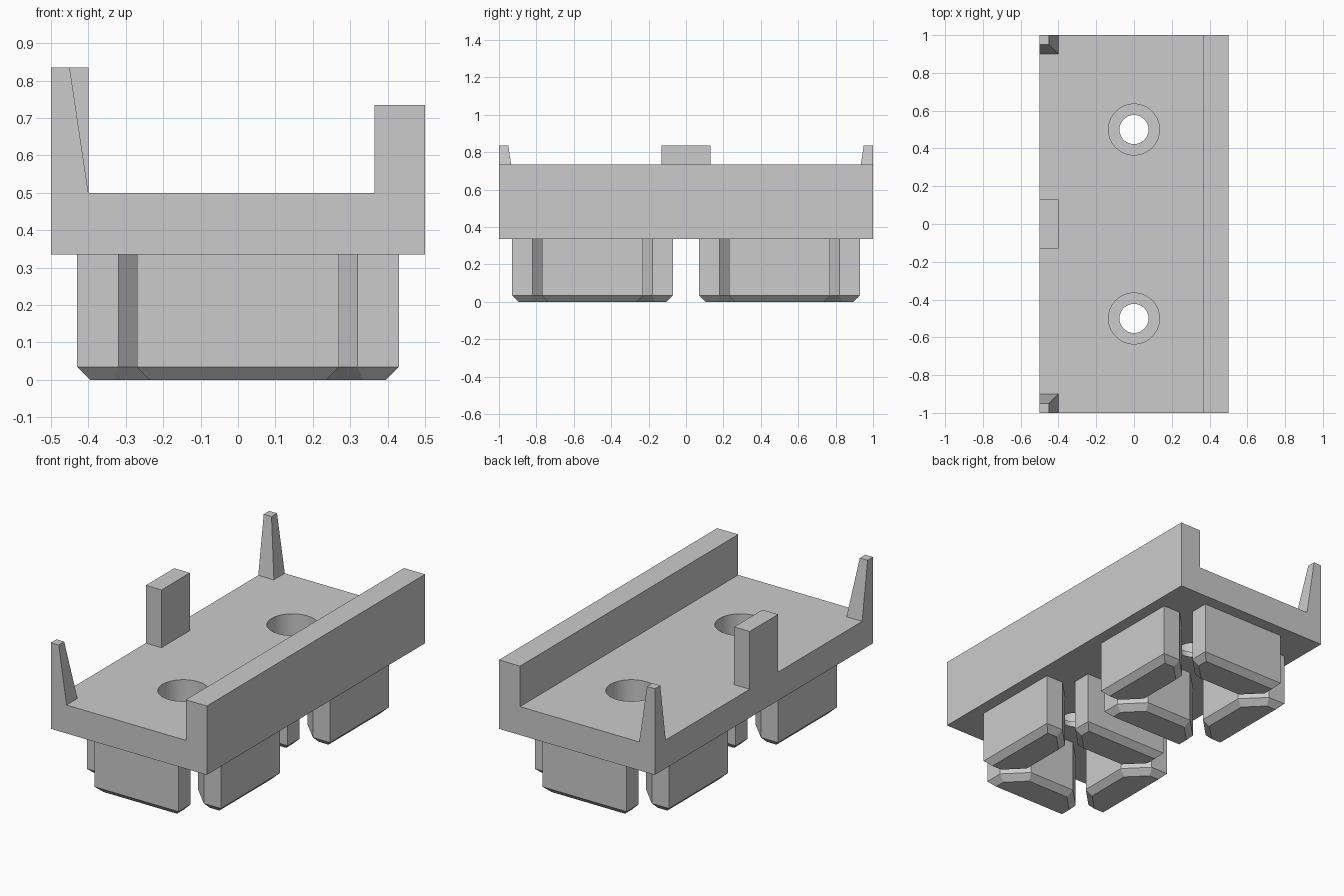
import bpy, bmesh
from math import sqrt, pi
from mathutils import Matrix, Vector

if "Cube" in bpy.data.objects:
    bpy.data.objects.remove(bpy.data.objects["Cube"], do_unlink=True)

grey = bpy.data.materials.new("plain_grey")
grey.use_nodes = True
grey.diffuse_color = (0.6, 0.6, 0.6, 1)
grey.node_tree.nodes["Principled BSDF"].inputs["Base Color"].default_value = (0.6, 0.6, 0.6, 1)

BASE, DECK, LIP_TOP, POST_TOP = 0.335, 0.5, 0.735, 0.835


def loft(name, rings):
    """Closed solid through a list of matching rings of points."""
    bm = bmesh.new()
    loops = [[bm.verts.new(p) for p in ring] for ring in rings]
    n = len(loops[0])
    for a, b in zip(loops, loops[1:]):
        for i in range(n):
            j = (i + 1) % n
            bm.faces.new((a[i], a[j], b[j], b[i]))
    bm.faces.new(loops[0])
    bm.faces.new(loops[-1])
    bmesh.ops.recalc_face_normals(bm, faces=bm.faces)
    mesh = bpy.data.meshes.new(name)
    bm.to_mesh(mesh)
    bm.free()
    mesh.materials.append(grey)
    obj = bpy.data.objects.new(name, mesh)
    bpy.context.collection.objects.link(obj)
    return obj


def rect(x0, x1, y0, y1, z):
    return [(x0, y0, z), (x1, y0, z), (x1, y1, z), (x0, y1, z)]


def drill(target, y, radius, z0, z1):
    """Cut a round vertical hole out of the target."""
    bm = bmesh.new()
    bmesh.ops.create_cone(bm, cap_ends=True, segments=64, radius1=radius, radius2=radius,
                          depth=z1 - z0, matrix=Matrix.Translation((0, y, (z0 + z1) / 2)))
    mesh = bpy.data.meshes.new("hole_cutter")
    bm.to_mesh(mesh)
    bm.free()
    mesh.materials.append(grey)
    cutter = bpy.data.objects.new("hole_cutter", mesh)
    bpy.context.collection.objects.link(cutter)
    mod = target.modifiers.new("hole", 'BOOLEAN')
    mod.operation, mod.solver, mod.object = 'DIFFERENCE', 'EXACT', cutter
    bpy.context.view_layer.objects.active = target
    bpy.ops.object.modifier_apply(modifier=mod.name)
    bpy.data.objects.remove(cutter, do_unlink=True)


# Base plate and raised side lip as one L-shaped section
section = [(-0.5, BASE), (0.5, BASE), (0.5, LIP_TOP), (0.365, LIP_TOP), (0.365, DECK), (-0.5, DECK)]
plate = loft("base_plate", [[(x, y, z) for x, z in section] for y in (-1, 1)])

# Counterbored screw holes
for y in (-0.5, 0.5):
    drill(plate, y, 0.135, 0.367, 0.6)
    drill(plate, y, 0.077, 0.2, 0.6)

# Middle post
loft("middle_post", [rect(-0.5, -0.4, -0.13, 0.13, z) for z in (DECK, POST_TOP)])

# Tapered corner posts
for side, name in ((-1, "front_corner_post"), (1, "back_corner_post")):
    loft(name, [rect(-0.5, -0.5 + s, side * (1 - s), side, z)
                for s, z in ((0.1, DECK), (0.05, POST_TOP))])


def foot_outline(c):
    """Wedge outline inset by c, pointing to the hole; (half width, distance)."""
    r = sqrt(2)
    half = [(0.27 - c, 0.43 - c), (0.27 - c, 0.32 + c * (r - 1)), (0.15 + c - r * c, 0.2 + c)]
    return half + [(-w, d) for w, d in reversed(half)]


# Two clusters of four chamfered wedge feet
for cy, cluster in ((-0.5, "front"), (0.5, "back")):
    for k in range(4):
        place = Matrix.Translation((0, cy, 0)) @ Matrix.Rotation(k * pi / 2, 4, 'Z')
        loft(f"{cluster}_foot_{k + 1}",
             [[place @ Vector((w, d, z)) for w, d in foot_outline(c)]
              for c, z in ((0.034, 0), (0, 0.034), (0, BASE))])

# Smooth hole walls, crisp edges everywhere else
bpy.ops.object.select_all(action='DESELECT')
plate.select_set(True)
bpy.context.view_layer.objects.active = plate
bpy.ops.object.shade_smooth_by_angle()
